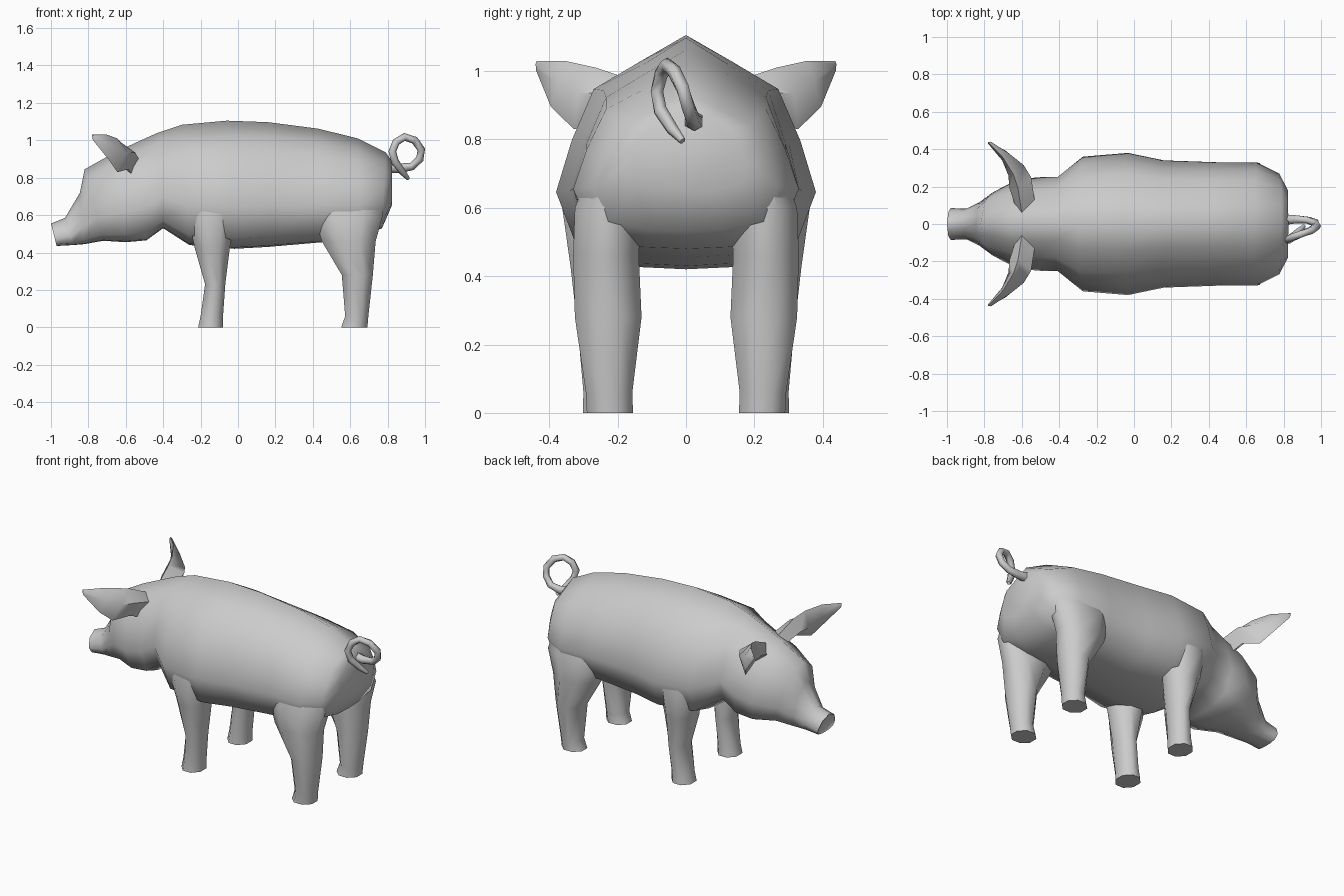
import bpy, bmesh, math
from mathutils import Vector


def loft(name, rings, mirror=False, angle=50, dish=None):
    """Skin a list of equal-length point rings, capping both ends."""
    bm = bmesh.new()
    loops = [[bm.verts.new(p) for p in r] for r in rings]
    n = len(loops[0])
    for a, b in zip(loops, loops[1:]):
        for i in range(n):
            j = (i + 1) % n
            bm.faces.new((a[i], a[j], b[j], b[i]))
    first = bm.faces.new(loops[0])
    bm.faces.new(loops[-1])
    bmesh.ops.recalc_face_normals(bm, faces=bm.faces)
    if dish:
        bmesh.ops.inset_region(bm, faces=[first], thickness=dish, depth=-dish)
    me = bpy.data.meshes.new(name)
    bm.to_mesh(me)
    bm.free()
    ob = bpy.data.objects.new(name, me)
    bpy.context.collection.objects.link(ob)
    bpy.ops.object.select_all(action='DESELECT')
    ob.select_set(True)
    bpy.context.view_layer.objects.active = ob
    bpy.ops.object.shade_smooth_by_angle(angle=math.radians(angle))
    if mirror:
        m = ob.modifiers.new("mirror", 'MIRROR')
        m.use_axis = (False, True, False)
    return ob


# Body and head: half section (width, height fraction) swept along x
half = [(0, 1), (.36, .885), (.71, .77), (.88, .55), (1, .33), (.83, .08), (.38, .01), (0, 0)]
section = half + [(-y, z) for y, z in half[-2:0:-1]]
# top x, top z, bottom x, bottom z, half width
stations = [
    (-1.0, .555, -.97, .435, .085), (-.925, .585, -.88, .44, .082),
    (-.845, .72, -.82, .445, .115), (-.82, .845, -.72, .463, .17),
    (-.66, .935, -.60, .455, .24), (-.53, .995, -.49, .465, .25),
    (-.43, 1.04, -.40, .53, .25), (-.30, 1.083, -.26, .44, .36),
    (-.06, 1.105, -.02, .42, .38), (.16, 1.097, .16, .43, .34),
    (.43, 1.062, .45, .455, .33), (.64, 1.01, .66, .48, .33),
    (.79, .935, .77, .53, .27), (.825, .885, .822, .65, .18)]
loft("body", [[(xb + (xt - xb) * f, w * y, zb + (zt - zb) * f) for y, f in section]
              for xt, zt, xb, zb, w in stations], angle=75, dish=.008)


# Legs: eight-sided rings (z, x centre, x half, y inner, y outer)
def leg(name, rows):
    k = math.cos(math.pi / 8)
    rings = []
    for z, xc, hx, y0, y1 in rows:
        rings.append([(xc + hx * math.cos(a) / k, (y0 + y1) / 2 + (y1 - y0) / 2 * math.sin(a) / k, z)
                      for a in [math.pi / 8 + i * math.pi / 4 for i in range(8)]])
    loft(name, rings, mirror=True, angle=60)


leg("front_leg", [(0, -.147, .066, .155, .302), (.06, -.14, .06, .157, .3),
                  (.23, -.122, .054, .15, .315), (.43, -.138, .095, .14, .338),
                  (.6, -.143, .125, .17, .362), (.76, -.13, .12, .17, .315)])
leg("rear_leg", [(0, .622, .07, .155, .29), (.06, .635, .062, .157, .293),
                 (.28, .638, .083, .13, .325), (.46, .592, .144, .138, .33),
                 (.6, .59, .185, .13, .325), (.74, .585, .17, .12, .27)])

# Ears: cupped rings of top, back, bottom, front, rooted inside the head
loft("ear", [
    [(-.60, .06, .92), (-.53, .12, .90), (-.56, .13, .80), (-.63, .08, .86)],
    [(-.62, .19, .985), (-.55, .25, .935), (-.585, .25, .845), (-.665, .19, .91)],
    [(-.645, .265, 1.01), (-.59, .315, .935), (-.645, .328, .83), (-.672, .26, .91)],
    [(-.70, .355, 1.03), (-.665, .375, .97), (-.69, .395, .895), (-.705, .34, .965)],
    [(-.78, .437, 1.03), (-.765, .44, 1.02), (-.775, .438, 1.0), (-.782, .432, 1.015)]],
    mirror=True, angle=60)

# Curly tail: tube along a coil
path = [Vector(p) for p in [
    (.77, .02, .86), (.86, .025, .85), (.93, .02, .86), (.972, .005, .9), (.98, -.01, .95),
    (.945, -.035, 1.0), (.89, -.055, 1.018), (.845, -.073, .99), (.825, -.085, .94),
    (.84, -.075, .885), (.88, -.04, .83), (.91, -.01, .795)]]
radii = [.035, .026] + [.021] * 8 + [.018, .01]
rings = []
for i, (p, r) in enumerate(zip(path, radii)):
    t = (path[min(i + 1, len(path) - 1)] - path[max(i - 1, 0)]).normalized()
    u = t.cross(Vector((0, 1, 0))).normalized()
    v = t.cross(u)
    rings.append([p + r * (u * math.cos(a) + v * math.sin(a))
                  for a in [j * math.pi / 3 for j in range(6)]])
loft("tail", rings, angle=70)
